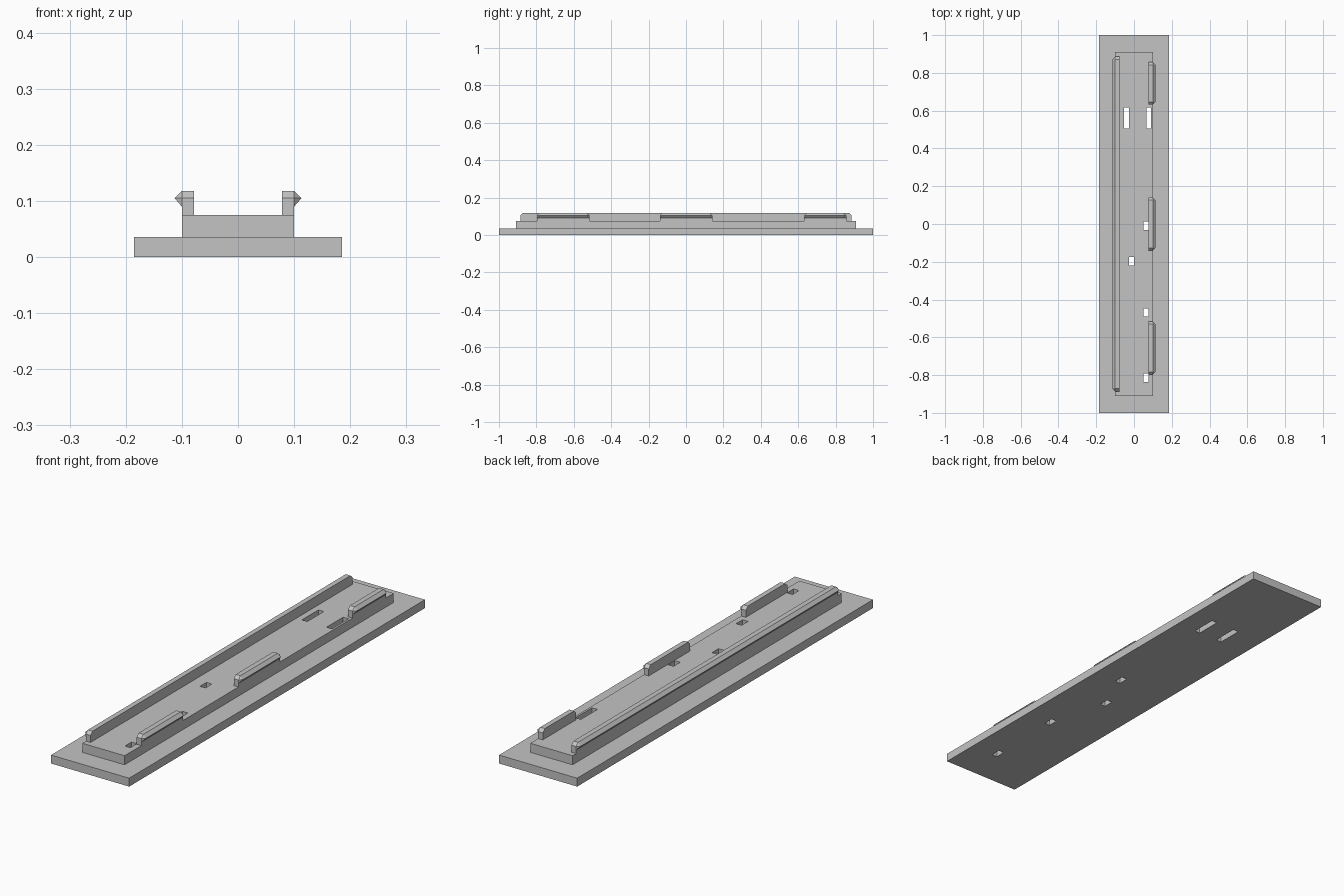
import bpy
import bmesh
from mathutils import Matrix, Vector

cube = bpy.data.objects.get("Cube")
if cube:
    bpy.data.objects.remove(cube, do_unlink=True)

grey = bpy.data.materials.new("plain grey")
grey.use_nodes = True
grey.diffuse_color = (0.55, 0.55, 0.55, 1)
grey.node_tree.nodes["Principled BSDF"].inputs["Base Color"].default_value = grey.diffuse_color


def add_box(bm, x0, x1, y0, y1, z0, z1):
    centre = Vector((x0 + x1, y0 + y1, z0 + z1)) / 2
    size = Matrix.Diagonal((x1 - x0, y1 - y0, z1 - z0, 1))
    bmesh.ops.create_cube(bm, size=1, matrix=Matrix.Translation(centre) @ size)


def finish(bm, name):
    bmesh.ops.recalc_face_normals(bm, faces=bm.faces)
    mesh = bpy.data.meshes.new(name)
    bm.to_mesh(mesh)
    bm.free()
    mesh.materials.append(grey)
    obj = bpy.data.objects.new(name, mesh)
    bpy.context.collection.objects.link(obj)
    return obj


def box(name, *bounds):
    bm = bmesh.new()
    add_box(bm, *bounds)
    return finish(bm, name)


BASE_TOP, DECK, LIP_LOW, LIP_MID, TOP = 0.036, 0.075, 0.09, 0.105, 0.118
INNER, OUTER, LIP = 0.078, 0.1, 0.113
BEVEL = 0.014


def clip_rail(name, side, y0, y1):
    """Upright wall with a pointed outward lip and bevelled ends."""
    bm = bmesh.new()
    add_box(bm, *sorted((side * INNER, side * OUTER)), y0, y1, DECK, LIP_MID)
    # Cap and lip share one convex shape with mitred ends
    for y, inset in ((y0, BEVEL), (y1, -BEVEL)):
        for x, dy, z in ((INNER, 0, LIP_LOW), (OUTER, 0, LIP_LOW),
                         (INNER, 0, LIP_MID), (OUTER, 0, LIP_MID),
                         (LIP, inset, LIP_MID),
                         (INNER, inset, TOP), (OUTER, inset, TOP)):
            bm.verts.new((side * x, y + dy, z))
    bm.verts.ensure_lookup_table()
    # Keep the post below the lip, and hull everything above it
    for v in bm.verts[:8]:
        if v.co.z > LIP_LOW:
            v.co.z = LIP_LOW
    bmesh.ops.convex_hull(bm, input=bm.verts[8:])
    bmesh.ops.dissolve_limit(bm, angle_limit=0.01, verts=bm.verts, edges=bm.edges)
    return finish(bm, name)


# Stepped body
base = box("base_plate", -0.185, 0.185, -1, 1, 0, BASE_TOP)
plinth = box("raised_plinth", -OUTER, OUTER, -0.91, 0.91, BASE_TOP, DECK)

# Slots through both layers: centre x, centre y, length
bm = bmesh.new()
for x, y, length in ((-0.039, 0.562, 0.112), (0.078, 0.562, 0.112),
                     (0.063, -0.01, 0.044), (-0.013, -0.198, 0.044),
                     (0.063, -0.469, 0.044), (0.063, -0.814, 0.044)):
    add_box(bm, x - 0.013, x + 0.013, y - length / 2, y + length / 2, -0.1, 0.2)
cutter = finish(bm, "slot_cutter")
cutter.hide_render = True

for part in (base, plinth):
    mod = part.modifiers.new("slots", 'BOOLEAN')
    mod.operation = 'DIFFERENCE'
    mod.solver = 'EXACT'
    mod.object = cutter
    bpy.context.view_layer.objects.active = part
    bpy.ops.object.modifier_apply(modifier=mod.name)
bpy.data.objects.remove(cutter, do_unlink=True)

# One long rail on the right, three short clips on the left
clip_rail("long_rail", -1, -0.886, 0.886)
clip_rail("front_clip", 1, -0.797, -0.516)
clip_rail("middle_clip", 1, -0.14, 0.141)
clip_rail("back_clip", 1, 0.632, 0.857)
